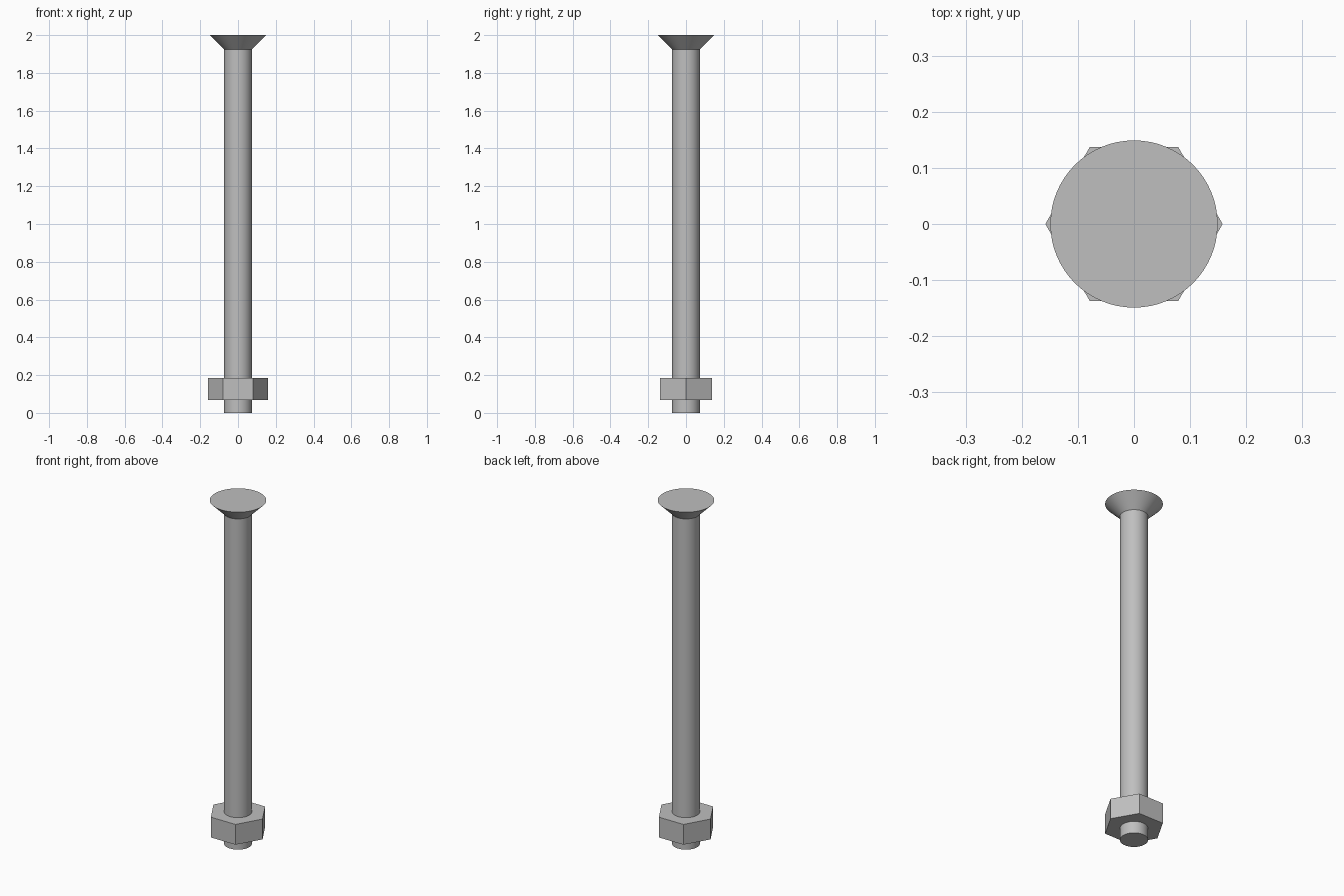
import bpy
import bmesh
import math

cube = bpy.data.objects.get("Cube")
if cube:
    bpy.data.objects.remove(cube, do_unlink=True)

steel = bpy.data.materials.new("grey_steel")
steel.use_nodes = True
grey = (0.52, 0.52, 0.52, 1)
steel.diffuse_color = grey
steel.node_tree.nodes["Principled BSDF"].inputs["Base Color"].default_value = grey


def turned(name, profile, sides, closed=False):
    """Revolve (radius, height) points about z; an open profile gets end caps."""
    bm = bmesh.new()
    rings = []
    for radius, z in profile:
        n = sides if isinstance(sides, int) else sides[len(rings)]
        rings.append([bm.verts.new((radius * math.cos(math.tau * i / n),
                                    radius * math.sin(math.tau * i / n), z))
                      for i in range(n)])
    pairs = list(zip(rings, rings[1:]))
    if closed:
        pairs.append((rings[-1], rings[0]))
    else:
        bm.faces.new(rings[0][::-1])
        bm.faces.new(rings[-1])
    for low, high in pairs:
        for i in range(len(low)):
            j = (i + 1) % len(low)
            bm.faces.new((low[i], low[j], high[j], high[i]))
    bmesh.ops.recalc_face_normals(bm, faces=bm.faces)
    mesh = bpy.data.meshes.new(name)
    bm.to_mesh(mesh)
    bm.free()
    mesh.materials.append(steel)
    obj = bpy.data.objects.new(name, mesh)
    bpy.context.collection.objects.link(obj)
    return obj


shaft_r, head_r, nut_r = 0.073, 0.149, 0.158
head_z, top_z = 1.925, 2.0

# Round shaft flaring into a flat countersunk head
bolt = turned("bolt_shaft_and_head",
              [(shaft_r, 0), (shaft_r, head_z), (head_r, top_z)], 64)
bpy.ops.object.select_all(action="DESELECT")
bolt.select_set(True)
bpy.context.view_layer.objects.active = bolt
bpy.ops.object.shade_smooth_by_angle(angle=math.radians(30))

# Six-sided nut threaded near the lower end
turned("hex_nut", [(nut_r, 0.068), (nut_r, 0.186)], 6)
